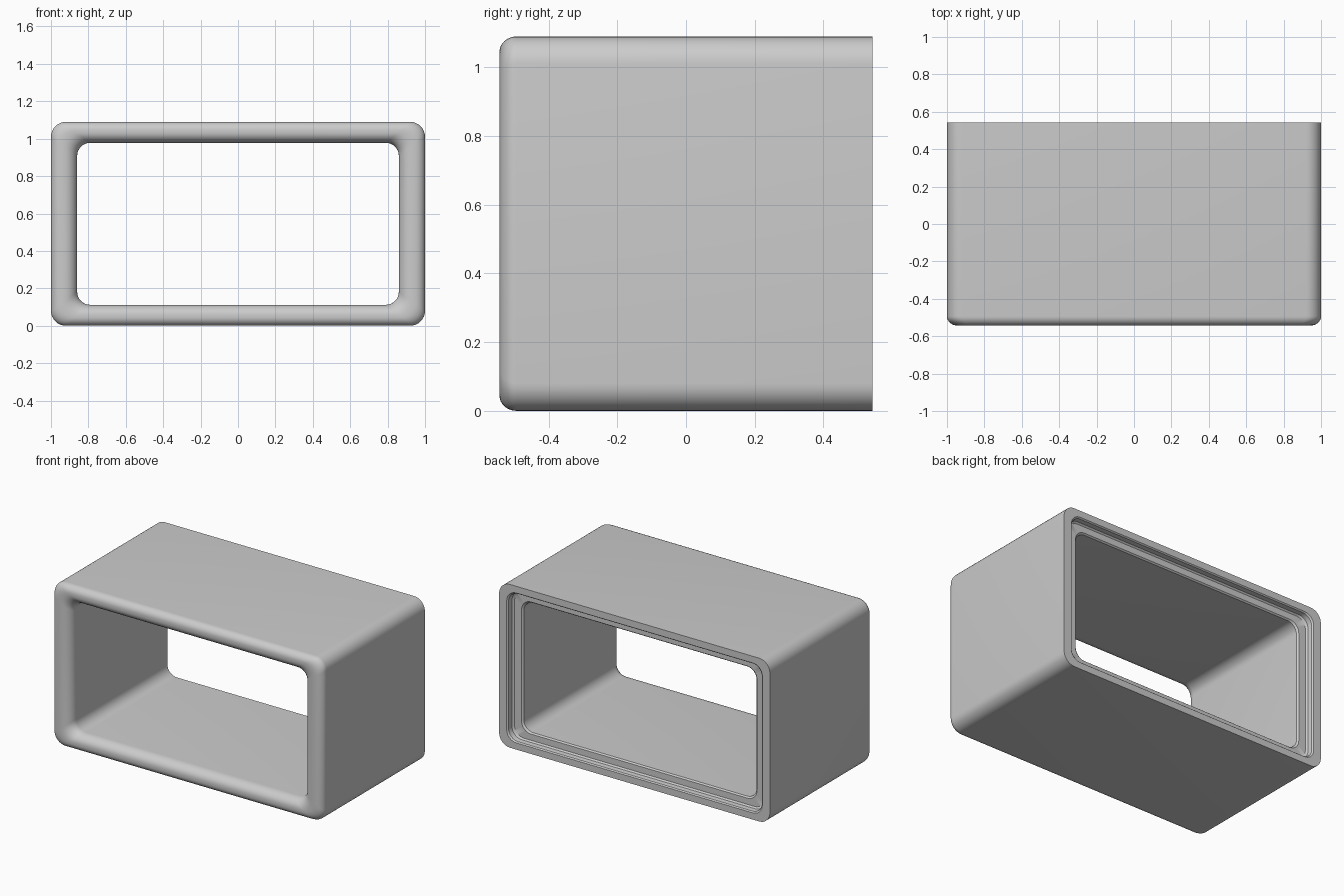
import bpy, bmesh, math

if "Cube" in bpy.data.objects:
    bpy.data.objects.remove(bpy.data.objects["Cube"])

W, H, D = 1.0, 0.545, 0.543   # half width, half height, half depth
TX, TZ = 0.14, 0.112          # wall thickness at the sides / top and bottom
CORNER_STEPS = 8


def rounded_rect(bm, t, y, r):
    """Ring of vertices; t runs from 0 (outer skin) to 1 (inner opening)."""
    hx, hz = W - TX * t, H - TZ * t
    ring = []
    for i, (sx, sz) in enumerate(((1, 1), (-1, 1), (-1, -1), (1, -1))):
        for k in range(CORNER_STEPS + 1):
            a = math.pi / 2 * (i + k / CORNER_STEPS)
            x = sx * (hx - r) + r * math.cos(a)
            z = sz * (hz - r) + r * math.sin(a)
            ring.append(bm.verts.new((x, y, H + z)))
    return ring


# Wall cross-section: (inset fraction, y, corner radius)
profile = [(0, D, 0.08)]
# rounded outer half of the front rim
for k in range(9):
    a = math.pi / 2 * k / 8
    profile.append((0.4 * (1 - math.cos(a)), -D + 0.05 * (1 - math.sin(a)), 0.08))
# rounded inner half of the front rim, rolling into the opening
for k in range(9):
    a = math.pi / 2 * k / 8
    profile.append((0.5 + 0.5 * math.sin(a), -D + 0.07 * (1 - math.cos(a)), 0.07))
# straight tunnel, rear ledge and the thin rear edge around it
profile += [(1, D - 0.06, 0.07), (0.93, D - 0.05, 0.07), (0.56, D - 0.05, 0.07),
            (0.48, D - 0.04, 0.07), (0.46, D - 0.008, 0.07), (0.40, D, 0.07)]

bm = bmesh.new()
rings = [rounded_rect(bm, *p) for p in profile]
n = len(rings[0])
for a, b in zip(rings, rings[1:] + rings[:1]):
    for i in range(n):
        j = (i + 1) % n
        bm.faces.new((a[i], a[j], b[j], b[i]))
bmesh.ops.recalc_face_normals(bm, faces=bm.faces)

mesh = bpy.data.meshes.new("open_box_frame")
bm.to_mesh(mesh)
bm.free()
frame = bpy.data.objects.new("open_box_frame", mesh)
bpy.context.collection.objects.link(frame)
bpy.context.view_layer.objects.active = frame
frame.select_set(True)
bpy.ops.object.shade_smooth_by_angle(angle=math.radians(35))
